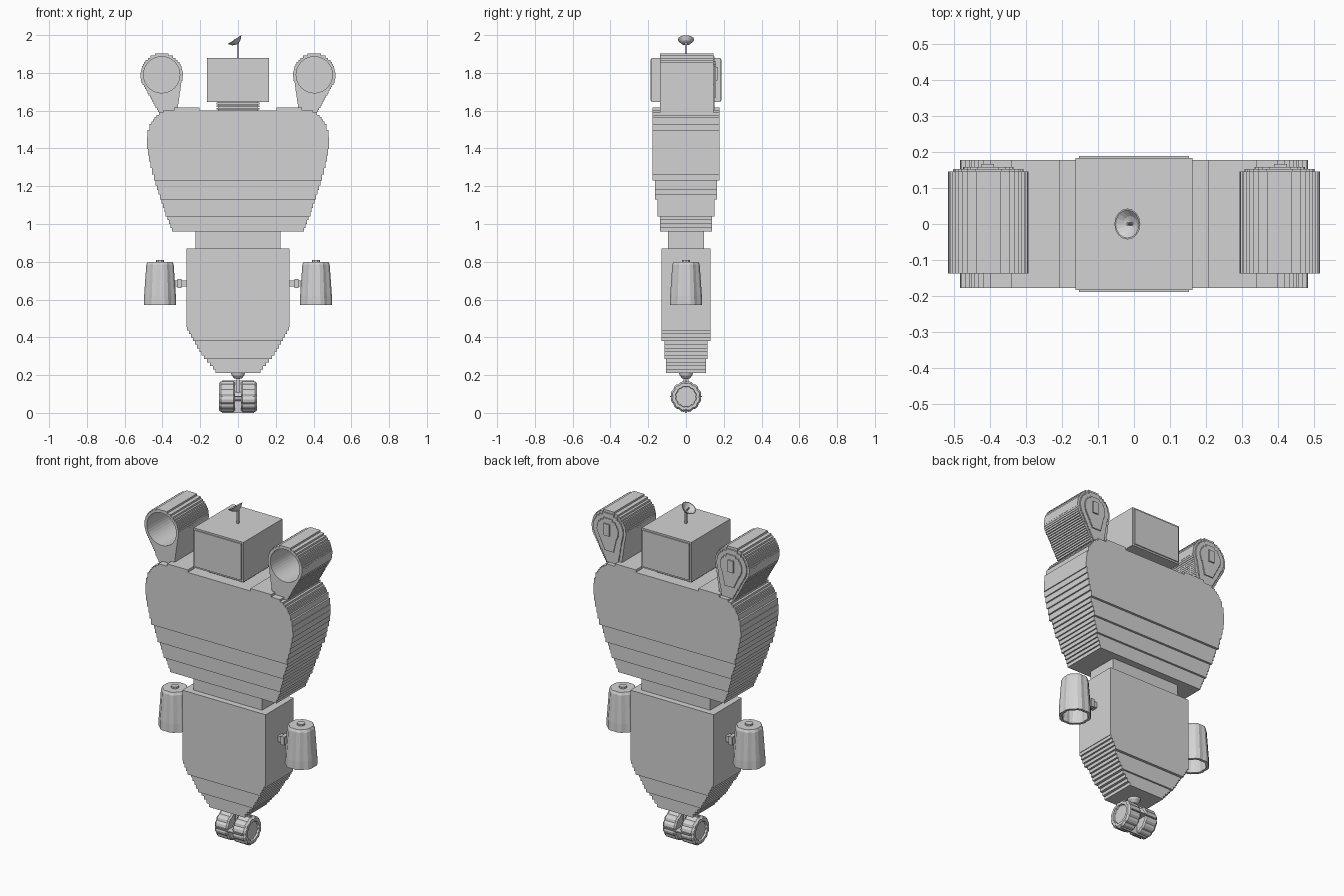
import bpy, bmesh, math
from mathutils import Matrix, Vector

if "Cube" in bpy.data.objects:
    bpy.data.objects.remove(bpy.data.objects["Cube"])

grey = bpy.data.materials.new("light_grey")
grey.diffuse_color = (0.65, 0.65, 0.65, 1)
grey.use_nodes = True
grey.node_tree.nodes["Principled BSDF"].inputs["Base Color"].default_value = grey.diffuse_color


def finish(name, bm):
    bmesh.ops.recalc_face_normals(bm, faces=bm.faces)
    mesh = bpy.data.meshes.new(name)
    bm.to_mesh(mesh)
    bm.free()
    mesh.materials.append(grey)
    ob = bpy.data.objects.new(name, mesh)
    bpy.context.collection.objects.link(ob)
    return ob


def box(name, x0, x1, y0, y1, z0, z1):
    bm = bmesh.new()
    bmesh.ops.create_cube(bm, size=1)
    for v in bm.verts:
        v.co = ((x0 + x1) / 2 + v.co.x * (x1 - x0),
                (y0 + y1) / 2 + v.co.y * (y1 - y0),
                (z0 + z1) / 2 + v.co.z * (z1 - z0))
    return finish(name, bm)


def extrude_y(name, points, y0, y1):
    """Extrude an x-z outline along y."""
    bm = bmesh.new()
    face = bm.faces.new([bm.verts.new((x, y0, z)) for x, z in points])
    out = bmesh.ops.extrude_face_region(bm, geom=[face])["geom"]
    bmesh.ops.translate(bm, vec=(0, y1 - y0, 0),
                        verts=[g for g in out if isinstance(g, bmesh.types.BMVert)])
    return finish(name, bm)


def lerp(table, z):
    for (za, a), (zb, b) in zip(table, table[1:]):
        if z <= zb:
            return a + (b - a) * max(0, z - za) / (zb - za)
    return table[-1][1]


def stairs(left, right, z0, z1, step):
    """Stepped outline between two edge functions of z."""
    n = max(1, round((z1 - z0) / step))
    h = (z1 - z0) / n
    rs, ls = [], []
    for i in range(n):
        a, b = z0 + i * h, z0 + (i + 1) * h
        m = (a + b) / 2
        rs += [(right(m), a), (right(m), b)]
        ls += [(left(m), a), (left(m), b)]
    return rs + ls[::-1]


def lathe(name, profile, n, matrix, flute=1.0):
    """Spin (radius, height) points round z; flute scales every third rib."""
    bm = bmesh.new()
    rings = []
    for r, z in profile:
        if r == 0:
            rings.append([bm.verts.new((0, 0, z))] * n)
        else:
            rib = [r * (flute if i % 3 == 0 else 1) for i in range(n)]
            rings.append([bm.verts.new((rib[i] * math.cos(2 * math.pi * i / n),
                                        rib[i] * math.sin(2 * math.pi * i / n), z))
                          for i in range(n)])
    for a, b in zip(rings, rings[1:]):
        for i in range(n):
            j = (i + 1) % n
            bm.faces.new(list(dict.fromkeys((a[i], a[j], b[j], b[i]))))
    bm.transform(matrix)
    return finish(name, bm)


T = Matrix.Translation

# Torso: stepped outline in bands of decreasing depth
torso = [(0.96, .345), (1.05, .383), (1.13, .408), (1.2, .432), (1.28, .455),
         (1.36, .474), (1.42, .484), (1.48, .478), (1.53, .462), (1.565, .44),
         (1.59, .41), (1.602, .385)]
for z0, z1, d, step in ((.96, 1.04, .138, .02), (1.04, 1.13, .15, .022),
                        (1.13, 1.23, .163, .025), (1.23, 1.53, .177, .033),
                        (1.53, 1.602, .177, .012)):
    extrude_y("torso_band", stairs(lambda z: -lerp(torso, z), lambda z: lerp(torso, z),
                                   z0, z1, step), -d, d)

# Waist and stepped lower body
box("waist", -.225, .225, -.095, .095, .86, .97)
box("lower_body", -.273, .273, -.131, .131, .455, .87)
hips = [(.21, .11), (.30, .185), (.40, .245), (.455, .275)]
for z0, z1, d in ((.21, .285, .105), (.285, .38, .115), (.38, .455, .131)):
    extrude_y("lower_body_taper", stairs(lambda z: -lerp(hips, z), lambda z: lerp(hips, z),
                                         z0, z1, .0188), -d, d)

# Neck rings and head with raised front and back panels
for i in range(3):
    box("neck_plate", -.115, .115, -.115, .115, 1.605 + i * .014, 1.614 + i * .014)
box("neck", -.105, .105, -.105, .105, 1.59, 1.66)
box("head", -.163, .163, -.183, .183, 1.645, 1.88)
box("face_panel", -.153, .153, -.189, -.18, 1.655, 1.87)
box("back_panel", -.153, .153, .18, .189, 1.655, 1.87)

# Antenna mast and tilted dish
box("antenna_mast", -.005, .005, -.005, .005, 1.88, 1.96)
tilt = T((-.002, 0, 1.951)) @ Vector((-.55, 0, .84)).to_track_quat('Z', 'Y').to_matrix().to_4x4()
lathe("antenna_dish", [(0, 0), (.025, .01), (.043, .03), (.039, .03), (.022, .015), (0, .006)],
      16, tilt)
lathe("antenna_feed", [(0, .005), (.004, .005), (.004, .032), (0, .032)], 6, tilt)

# Shoulder cannons: rounded housing on a foot, with an open bore
CX, CZ, R = .404, 1.79, .112


def drop_edge(sign, r, foot, foot_z):
    """Edge of a circle running down to a narrower foot."""
    def edge(z):
        circle = math.sqrt(max(0, r * r - (z - CZ) ** 2))
        if z >= CZ - .04:
            return CX + sign * circle
        top = CX + sign * math.sqrt(r * r - .04 ** 2)
        straight = foot + (top - foot) * (z - foot_z) / (CZ - .04 - foot_z)
        return max(straight, CX + circle) if sign > 0 else min(straight, CX - circle)
    return edge


def drop(r, f0, f1, z0, step):
    return stairs(drop_edge(-1, r, f0, z0), drop_edge(1, r, f1, z0), z0, CZ + r, step)


for s in (-1, 1):
    def mirror(pts):
        return [(s * x, z) for x, z in pts]

    # raised shoulder top beside the neck
    box("shoulder_top", *sorted((s * .205, s * .34)), -.177, .177, 1.595, 1.617)

    cannon = extrude_y("cannon", mirror(drop(R, .325, .408, 1.57, .011)), -.138, .145)
    turn = T((s * CX, 0, CZ)) @ Matrix.Rotation(math.pi / 2, 4, 'X')
    cutter = lathe("bore_cutter", [(0, -.11), (.096, -.11), (.096, .2), (0, .2)], 40, turn)
    cutter.hide_render = True
    cutter.hide_set(True)
    cut = cannon.modifiers.new("bore", 'BOOLEAN')
    cut.object = cutter
    cut.solver = 'EXACT'
    extrude_y("cannon_back_plate", mirror(drop(.098, .34, .41, 1.6, .014)), .14, .152)
    extrude_y("cannon_back_step", mirror(drop(.07, .365, .42, 1.67, .014)), .148, .158)
    box("cannon_back_knob", *sorted((s * .388, s * .424)), .15, .166, 1.76, 1.83)

    # Hand pods: fluted hollow tapered shells on short arms
    lathe("hand_pod", [(0, .80), (.068, .80), (.075, .785), (.087, .62), (.088, .57),
                       (.072, .57), (.06, .74), (0, .74)], 24, T((s * .413, 0, 0)), .94)
    lathe("hand_pod_cap", [(0, .79), (.022, .79), (.022, .81), (0, .81)], 10, T((s * .413, 0, 0)))
    box("arm", *sorted((s * .26, s * .35)), -.018, .018, .668, .702)
    box("arm_collar", *sorted((s * .298, s * .32)), -.026, .026, .66, .71)

    # Caster wheels: ribbed tread with rounded shoulders and recessed hub
    lathe("wheel", [(0, .016), (.074, .016), (.082, .024), (.082, .09), (.073, .101),
                    (.056, .101), (.054, .09), (0, .09)], 36,
          T((0, 0, .086)) @ Matrix.Rotation(s * math.pi / 2, 4, 'Y'), .93)

# Caster mount: dome, fork and axle
lathe("caster_dome", [(0, .178), (.02, .183), (.033, .197), (.037, .215), (0, .215)], 16, T((0, 0, 0)))
box("caster_fork", -.007, .007, -.012, .012, .08, .19)
lathe("axle", [(0, -.03), (.025, -.03), (.025, .03), (0, .03)], 12,
      T((0, 0, .086)) @ Matrix.Rotation(math.pi / 2, 4, 'Y'))
box("wheel_side_ridge", -.085, .085, -.085, .085, .083, .089)
box("wheel_top_ridge", -.085, .085, -.004, .004, 0, .172)
